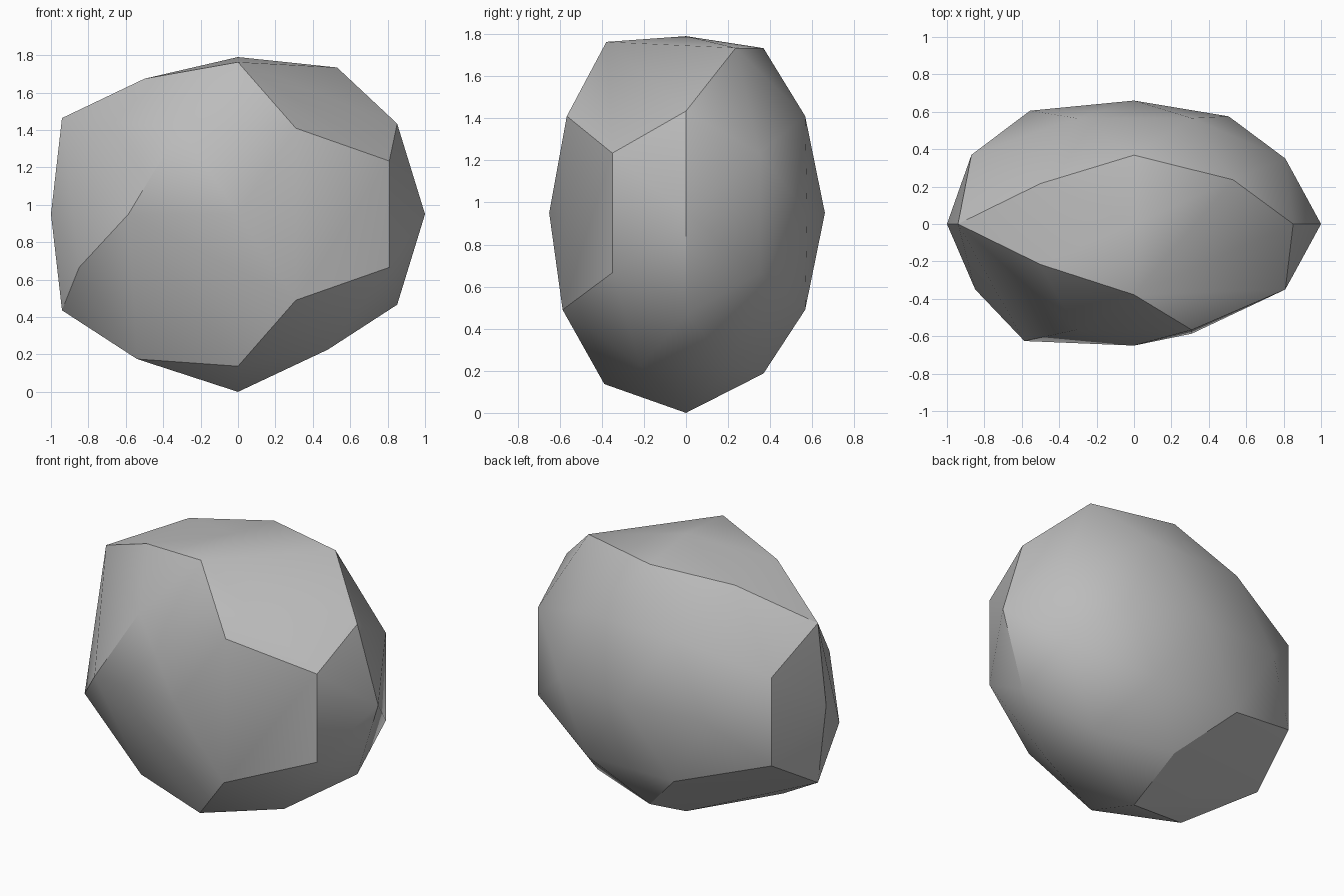
import bpy
import bmesh
import math
from itertools import product
from mathutils import Vector

cube = bpy.data.objects.get("Cube")
if cube:
    bpy.data.objects.remove(cube)

# Direction codes: N = -, P = +, with the base point of the sphere pattern
A, B = 0.526, 0.851          # icosahedron corners
C, D, E = 0.309, 0.5, 0.809  # edge midpoints
SIZE = Vector((1, 0.7, 0.92))
CENTRE = Vector((0, 0, 0.95))

# Corners knocked off the boulder, leaving broad flat chips
chips = [(-D, C, -E), (-C, -E, -D), (-E, -D, C), (A, -B, 0), (D, -C, E)]

# Small irregular shifts of single corners
shifts = {
    (0, 1, 0): (0, -.04, 0), (0, -1, 0): (0, .05, 0),
    (0, 0, 1): (0, 0, -.08), (0, 0, -1): (0, 0, -.03),
    (-B, 0, A): (-.09, 0, .03), (-B, 0, -A): (-.09, 0, -.03),
    (-A, B, 0): (-.03, .01, 0), (-A, -B, 0): (-.06, -.03, 0),
    (A, B, 0): (-.02, -.02, 0),
    (0, -A, B): (0, -.01, .03), (0, -A, -B): (0, -.02, -.03),
    (0, A, -B): (0, 0, .02), (D, C, E): (.03, .02, .04),
    (D, C, -E): (-.02, 0, .02), (D, -C, -E): (-.02, 0, .02),
    (-D, -C, -E): (-.04, 0, -.03), (-D, C, E): (0, 0, -.02),
    (-D, -C, E): (0, 0, -.02), (-E, D, C): (-.06, .02, 0),
    (-E, D, -C): (-.06, .02, 0), (-E, -D, -C): (-.04, 0, 0),
    (C, -E, -D): (0, -.02, 0),
}


def sphere_points():
    """All mirrored and rotated copies of the three base points."""
    points = set()
    for x, y, z in [(0, 0, 1), (0, A, B), (D, C, E)]:
        for turned in [(x, y, z), (z, x, y), (y, z, x)]:
            for signs in product((-1, 1), repeat=3):
                points.add(tuple(s * v if v else 0 for s, v in zip(signs, turned)))
    return sorted(points)


# Boulder: hull around the shifted corners
bm = bmesh.new()
for p in sphere_points():
    if p not in chips:
        scaled = Vector(p) * SIZE
        bm.verts.new(CENTRE + scaled + Vector(shifts.get(p, (0, 0, 0))))
hull = bmesh.ops.convex_hull(bm, input=bm.verts[:])
inside = [g for g in hull["geom_interior"] if isinstance(g, bmesh.types.BMVert)]
bmesh.ops.delete(bm, geom=inside, context="VERTS")
bmesh.ops.recalc_face_normals(bm, faces=bm.faces[:])

mesh = bpy.data.meshes.new("boulder")
bm.to_mesh(mesh)
bm.free()
boulder = bpy.data.objects.new("boulder", mesh)
bpy.context.collection.objects.link(boulder)

# Stone colour
stone = bpy.data.materials.new("grey_stone")
stone.use_nodes = True
grey = (0.5, 0.5, 0.5, 1)
stone.diffuse_color = grey
for node in stone.node_tree.nodes:
    if node.type == "BSDF_PRINCIPLED":
        node.inputs["Base Color"].default_value = grey
mesh.materials.append(stone)

# Soft shading with sharp chip edges
bpy.ops.object.select_all(action="DESELECT")
boulder.select_set(True)
bpy.context.view_layer.objects.active = boulder
bpy.ops.object.shade_smooth_by_angle(angle=math.radians(30))
